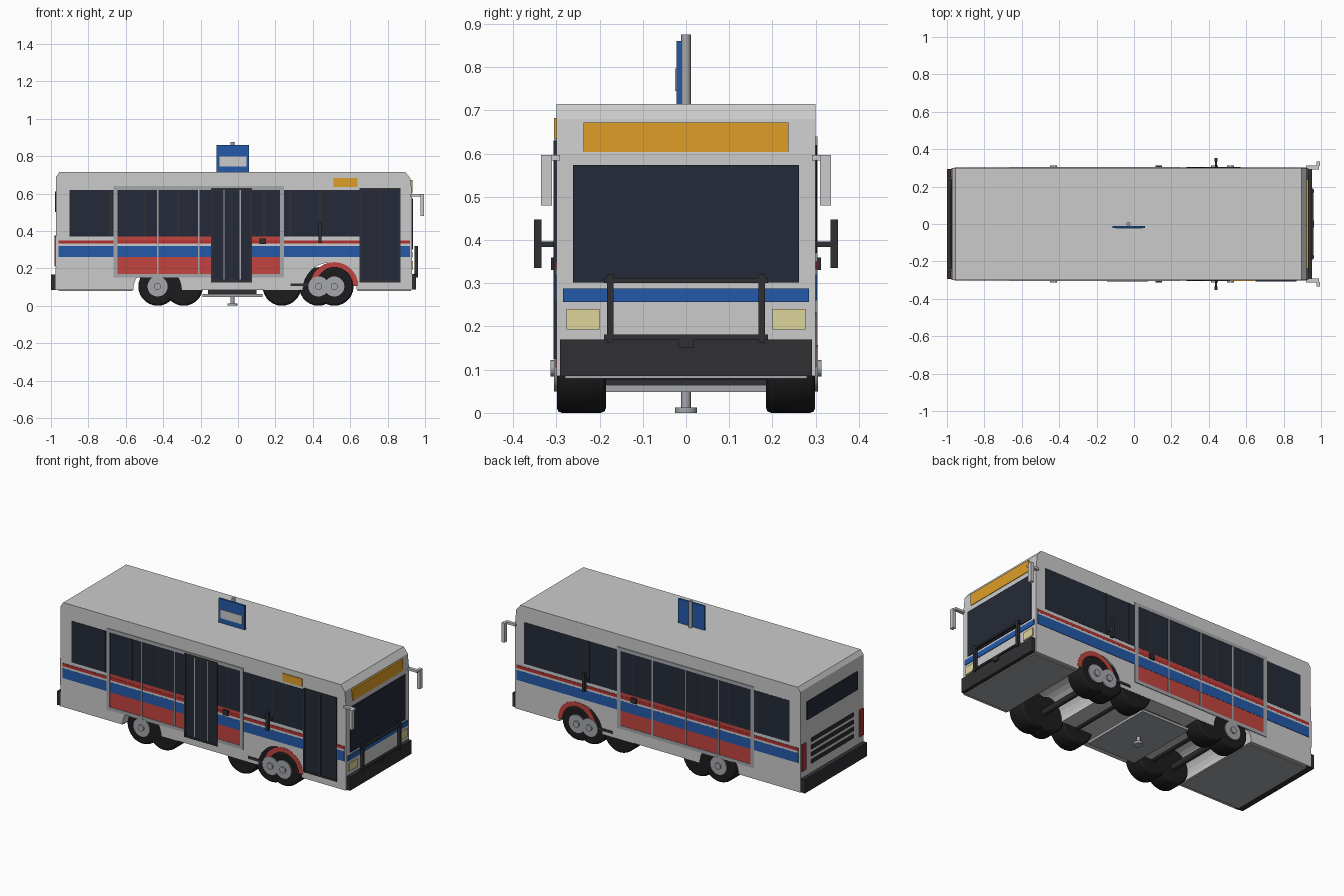
import bpy, bmesh
from math import sin, cos, pi
from mathutils import Matrix

if "Cube" in bpy.data.objects:
    bpy.data.objects.remove(bpy.data.objects["Cube"])


def mat(name, r, g, b):
    m = bpy.data.materials.new(name)
    m.diffuse_color = (r, g, b, 1)
    m.use_nodes = True
    m.node_tree.nodes["Principled BSDF"].inputs["Base Color"].default_value = m.diffuse_color
    return m


GLASS = mat("dark_glass", .018, .023, .04)
BLACK = mat("black", .03, .03, .034)
TYRE = mat("tyre", .012, .012, .013)
BLUE = mat("blue", .017, .102, .40)
RED = mat("red", .55, .06, .05)
STRIPE = mat("stripe_red", .45, .03, .03)
AMBER = mat("amber", .73, .34, .02)
CREAM = mat("cream", .73, .66, .33)
WHITE = mat("off_white", .62, .61, .64)
METAL = mat("metal", .38, .39, .41)


def finish(name, bm, m=None):
    bmesh.ops.recalc_face_normals(bm, faces=bm.faces)
    me = bpy.data.meshes.new(name)
    bm.to_mesh(me)
    bm.free()
    ob = bpy.data.objects.new(name, me)
    bpy.context.collection.objects.link(ob)
    if m:
        me.materials.append(m)
    return ob


def box(name, x, y, z, m=None):
    """Box from (min, max) ranges."""
    bm = bmesh.new()
    bmesh.ops.create_cube(bm, size=1)
    for v in bm.verts:
        v.co = [(a + b) / 2 + c * (b - a) for (a, b), c in zip((x, y, z), v.co)]
    return finish(name, bm, m)


def side_box(name, s, x, depth, z, m=None, base=.295):
    """Box on the body side s (-1 front, +1 back), standing out to depth."""
    return box(name, x, sorted((s * base, s * depth)), z, m)


def prism(name, pts, y0, y1, m=None):
    """Extrude an xz outline along y."""
    bm = bmesh.new()
    f = bm.faces.new([bm.verts.new((x, y0, z)) for x, z in pts])
    r = bmesh.ops.extrude_face_region(bm, geom=[f])
    for v in r["geom"]:
        if isinstance(v, bmesh.types.BMVert):
            v.co.y = y1
    return finish(name, bm, m)


def cyl(name, c, r, length, axis="Z", m=None, n=24, bevel=0):
    bm = bmesh.new()
    bmesh.ops.create_cone(bm, cap_ends=True, segments=n, radius1=r, radius2=r, depth=length)
    if bevel:
        rim = [e for e in bm.edges if abs(e.verts[0].co.z - e.verts[1].co.z) < 1e-5]
        bmesh.ops.bevel(bm, geom=rim, offset=bevel, segments=2, affect="EDGES", profile=.5)
    if axis == "Y":
        bm.transform(Matrix.Rotation(pi / 2, 4, "X"))
    bm.transform(Matrix.Translation(c))
    ob = finish(name, bm, m)
    for p in ob.data.polygons:
        p.use_smooth = len(p.vertices) == 4
    return ob


def arc(cx, cz, r, n=16):
    return [(cx - r * cos(pi * i / n), cz + r * sin(pi * i / n)) for i in range(n + 1)]


# body shell with wheel arches in its outline
outline = [(-.975, .085)] + arc(-.43, .085, .13) + arc(.49, .085, .145)
outline += [(.93, .085), (.93, .60), (.922, .68), (.895, .715), (-.955, .715), (-.972, .69)]
prism("body", outline, -.30, .30, WHITE)

# details on both long sides
for s in (-1, 1):
    end = .65 if s < 0 else .87
    side_box("side_window", s, (-.90, end), .3015, (.37, .62), GLASS)
    side_box("red_panel", s, (-.645, .225), .3012, (.17, .37), RED)
    side_box("blue_stripe", s, (-.96, .92), .3025, (.26, .32), BLUE)
    side_box("white_stripe", s, (-.96, .92), .3022, (.32, .332), WHITE)
    side_box("red_stripe", s, (-.96, .92), .3025, (.332, .35), STRIPE)
    # shelter frame against the body
    for x in (-.665, .225):
        side_box("frame_post", s, (x, x + .022), .304, (.15, .64), METAL)
    for z in (.15, .62):
        side_box("frame_rail", s, (-.645, .235), .3038, (z, z + .02), METAL)
    for x in (-.43, -.21, .012):
        side_box("frame_mullion", s, (x - .004, x + .004), .3035, (.17, .62), METAL)
    for x in (-.68, -.50, -.32, .14, .28, .44):
        side_box("window_divider", s, (x - .006, x + .006), .303, (.37, .62), BLACK)
    # black side mirror on a short arm
    side_box("side_mirror", s, (.43, .447), .352, (.335, .447), BLACK, .334)
    side_box("side_mirror_arm", s, (.433, .444), .335, (.384, .396), BLACK)
    side_box("door_handle", s, (.115, .15), .312, (.33, .36), BLACK)
    side_box("step_trim", s, (.28, .38), .304, (.105, .12), BLACK)
    # red fender lip inside the front arch
    lip = arc(.515, .105, .128) + arc(.515, .105, .10)[::-1]
    prism("fender_lip", lip, s * .27, s * .3015, RED)
    # front hanging mirror
    side_box("mirror_head", s, (.975, .995), .335, (.48, .597), WHITE, .31)
    side_box("mirror_arm", s, (.92, .99), .312, (.584, .597), WHITE, .292)
    # lamps
    side_box("headlight", s, (.92, .936), .277, (.193, .24), CREAM, .20)
    side_box("tail_light", s, (-.982, -.965), .295, (.21, .37), STRIPE, .255)
    # bicycle rack upright
    side_box("rack_upright", s, (.945, .962), .183, (.163, .32), BLACK, .168)

# wheels
for s in (-1, 1):
    for x in (-.43, -.29, .235, .43, .515):
        cyl("tyre", (x, s * .242, .103), .103, .114, "Y", TYRE, 28, .012)
        if x not in (-.29, .235):
            cyl("hub", (x, s * .28, .103), .054, .05, "Y", METAL, 20)
            cyl("hub_cap", (x, s * .29, .103), .019, .048, "Y", METAL, 12)
for x in (-.43, -.29, .235, .47):
    cyl("axle", (x, 0, .095), .018, .42, "Y", BLACK, 12)

# doors on the front side
for name, x0, x1, z0 in (("middle_door", -.145, .075, .125), ("front_door", .65, .87, .125)):
    mid = (x0 + x1) / 2
    side_box(name, -1, (x0, x1), .3045, (z0, .63), GLASS)
    for x in (x0, mid - .005, x1 - .01):
        side_box(name + "_post", -1, (x, x + .01), .307, (z0, .63), BLACK)
    for z in (z0, .62):
        side_box(name + "_rail", -1, (x0, x1), .3068, (z, z + .01), BLACK)
for x in (-.075, .012):
    side_box("door_grab_bar", -1, (x - .003, x + .003), .306, (.14, .62), METAL)
side_box("side_destination_board", -1, (.51, .64), .305, (.635, .682), AMBER)

# nose
box("windscreen", (.90, .935), (-.262, .262), (.302, .573), GLASS)
box("destination_board", (.90, .933), (-.237, .237), (.603, .672), AMBER)
box("nose_stripe", (.90, .934), (-.285, .285), (.257, .288), BLUE)
box("front_bumper", (.90, .952), (-.292, .292), (.087, .17), BLACK)
for z in (.17, .30):
    box("rack_bar", (.947, .96), (-.19, .19), (z, z + .011), BLACK)
box("rack_mount", (.94, .962), (-.018, .018), (.15, .172), BLACK)

# tail
box("rear_bumper", (-1.0, -.95), (-.295, .295), (.085, .168), BLACK)
box("rear_window", (-.978, -.95), (-.24, .24), (.50, .61), GLASS)
for i in range(4):
    z = .225 + i * .043
    box("vent_slat", (-.98, -.96), (-.20, .20), (z, z + .022), BLACK)

# underside
box("floor_plate", (-.19, .13), (-.225, .225), (.048, .064), METAL)
box("floor_support", (-.16, .10), (-.20, .20), (.064, .09), BLACK)
box("front_floor", (.64, .925), (-.28, .28), (.079, .09), METAL)
box("rear_floor", (-.96, -.565), (-.28, .28), (.079, .09), METAL)

# stop sign standing through the body
cyl("sign_pole", (-.03, 0, .4375), .011, .875, m=METAL, n=12)
cyl("sign_base", (-.03, 0, .0065), .026, .013, m=METAL, n=16)
box("sign_board", (-.115, .06), (-.022, -.01), (.70, .86), BLUE)
box("sign_panel", (-.10, .045), (-.025, -.02), (.745, .797), WHITE)
